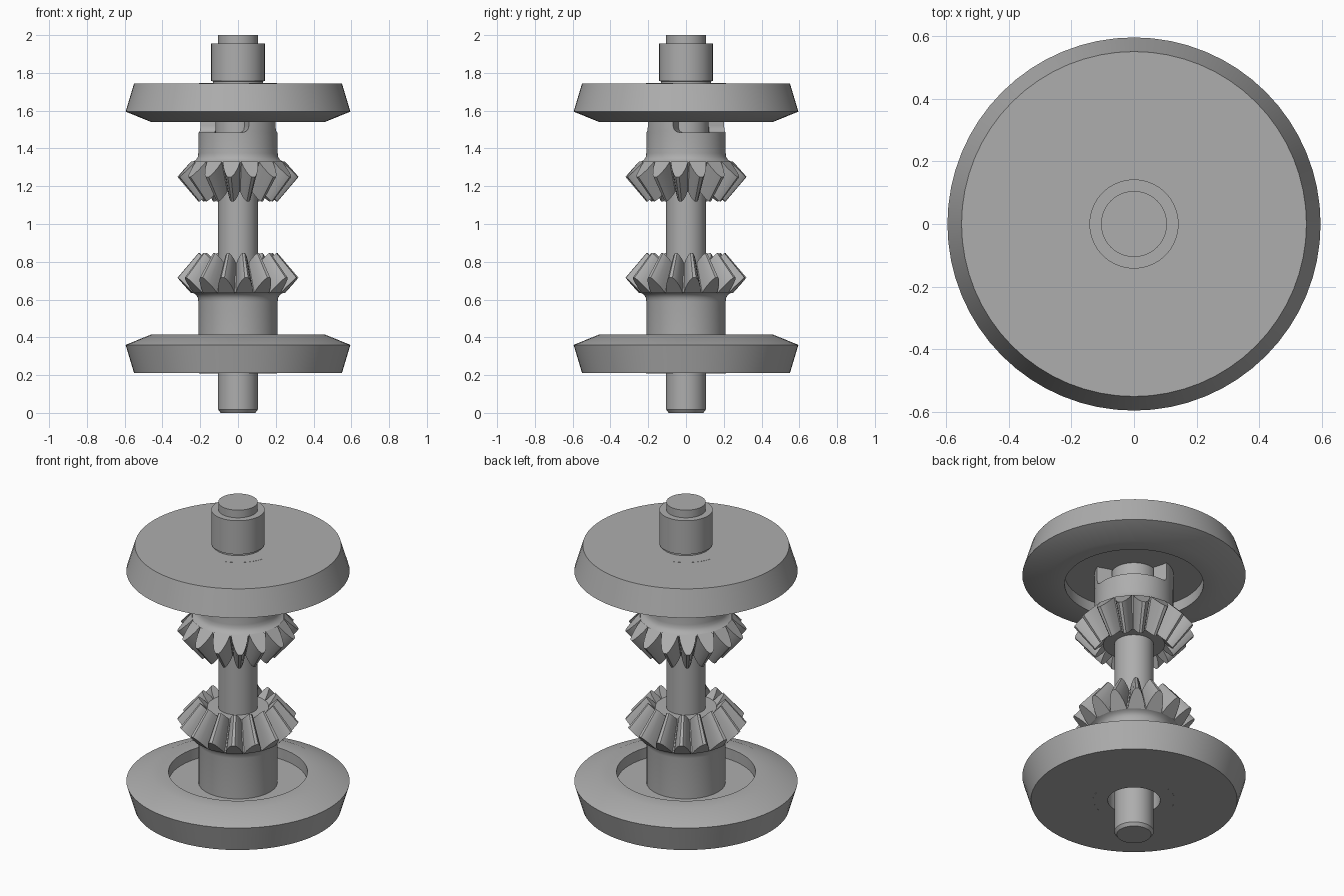
import bpy, bmesh, math
from math import sin, cos, radians, tau

cube = bpy.data.objects.get("Cube")
if cube:
    bpy.data.objects.remove(cube)

steel = bpy.data.materials.new("brushed grey")
steel.use_nodes = True
GREY = (0.42, 0.42, 0.42, 1)
steel.diffuse_color = GREY
steel.node_tree.nodes["Principled BSDF"].inputs["Base Color"].default_value = GREY


def finish(name, bm, angle=30):
    bmesh.ops.recalc_face_normals(bm, faces=bm.faces)
    mesh = bpy.data.meshes.new(name)
    bm.to_mesh(mesh)
    bm.free()
    mesh.materials.append(steel)
    ob = bpy.data.objects.new(name, mesh)
    bpy.context.collection.objects.link(ob)
    bpy.ops.object.select_all(action='DESELECT')
    ob.select_set(True)
    bpy.context.view_layer.objects.active = ob
    bpy.ops.object.shade_smooth_by_angle(angle=radians(angle))
    return ob


def loft(bm, loops, cyclic=False):
    """Skin equal-length vertex loops; cap the ends unless cyclic."""
    rows = [[bm.verts.new(p) for p in loop] for loop in loops]
    n = len(rows[0])
    pairs = list(zip(rows, rows[1:])) + ([(rows[-1], rows[0])] if cyclic else [])
    for a, b in pairs:
        for i in range(n):
            j = (i + 1) % n
            bm.faces.new((a[i], a[j], b[j], b[i]))
    if not cyclic:
        bm.faces.new(rows[0])
        bm.faces.new(rows[-1])


def lathe(name, profile, ring=False, steps=64):
    """Turn (radius, z) points about the z axis."""
    bm = bmesh.new()
    loft(bm, [[(r * cos(tau * i / steps), r * sin(tau * i / steps), z)
               for i in range(steps)] for r, z in profile], ring)
    return finish(name, bm)


def sector(name, r_in, r_out, centre, levels, steps=12):
    """Curved block; levels are (z, half angle in degrees)."""
    bm = bmesh.new()
    loops = []
    for z, half in levels:
        angles = [radians(centre - half + 2 * half * i / steps) for i in range(steps + 1)]
        loops.append([(r_out * cos(a), r_out * sin(a), z) for a in angles] +
                     [(r_in * cos(a), r_in * sin(a), z) for a in reversed(angles)])
    loft(bm, loops)
    return finish(name, bm)


def bevel_gear(name, base, up, phase, teeth=16):
    """Bevel gear whose wide back rests at height base; up is the tooth direction."""
    apex = 0.453                      # cone apex distance from the back face
    root, tip = (0.25, 0.0), (0.322, 0.076)
    small = 0.655                     # scale of the inner tooth end
    bm = bmesh.new()
    loft(bm, [[(r * cos(tau * i / 64), r * sin(tau * i / 64), base + up * d)
               for i in range(64)]
              for r, d in ((0.25, 0), (0.25 * small, apex * (1 - small)))])
    widths = ((-0.08, 0.046), (0.3, 0.040), (0.6, 0.031), (0.85, 0.021), (1, 0.009))
    for k in range(teeth):
        a = phase + tau * k / teeth
        loops = []
        for s in (1, small):
            loop = []
            for side, row in ((1, widths), (-1, widths[::-1])):
                for t, w in row:
                    r = s * (root[0] + (tip[0] - root[0]) * t)
                    d = apex - s * (apex - tip[1] * t)
                    w *= s * side
                    loop.append((r * cos(a) - w * sin(a), r * sin(a) + w * cos(a),
                                 base + up * d))
            loops.append(loop)
        loft(bm, loops)
    return finish(name, bm, 35)


# Central shaft with chamfered foot, top collar and inner sleeve
lathe("shaft", [(0.092, 0), (0.105, 0.018), (0.105, 2.0)])
lathe("collar", [(0.132, 1.73), (0.132, 1.755), (0.142, 1.757), (0.142, 1.955)])
lathe("sleeve", [(0.12, 1.47), (0.12, 1.74)])

# Dished discs, recessed on the sides that face each other
disc = [(0.55, 0.21), (0.595, 0.36), (0.46, 0.415), (0.37, 0.415), (0.37, 0.352)]
lathe("lower_disc", [(0.14, 0.21)] + disc + [(0.14, 0.352)], ring=True)
lathe("upper_disc", [(r, 1.955 - z) for r, z in [(0.11, 0.21)] + disc + [(0.11, 0.352)]],
      ring=True)

# Hubs flaring into the gear backs
flare = [(0.21, 0.05), (0.213, 0.03), (0.223, 0.014), (0.24, 0.004), (0.25, 0)]
lathe("lower_hub", [(0.21, 0.34)] + [(r, 0.64 - d) for r, d in flare])
lathe("upper_hub", [(0.21, 1.485)] + [(r, 1.325 + d) for r, d in flare])

# Toothed gears
bevel_gear("lower_gear", 0.64, 1, radians(-82))
bevel_gear("upper_gear", 1.325, -1, radians(-98))

# Clutch lugs on the upper hub and the slot edges they leave in the discs
for side, angle in (("back", 133.5), ("front", -46.5)):
    sector(side + "_lug", 0.125, 0.21, angle,
           [(1.47, 37), (1.485, 37), (1.49, 32), (1.5, 29), (1.52, 27.5), (1.7, 27.5)])
    for level, z in (("upper", 1.745), ("lower", 0.21)):
        sector(f"{level}_{side}_slot_edge", 0.214, 0.219, angle,
               [(z - 0.001, 27.5), (z + 0.001, 27.5)])
